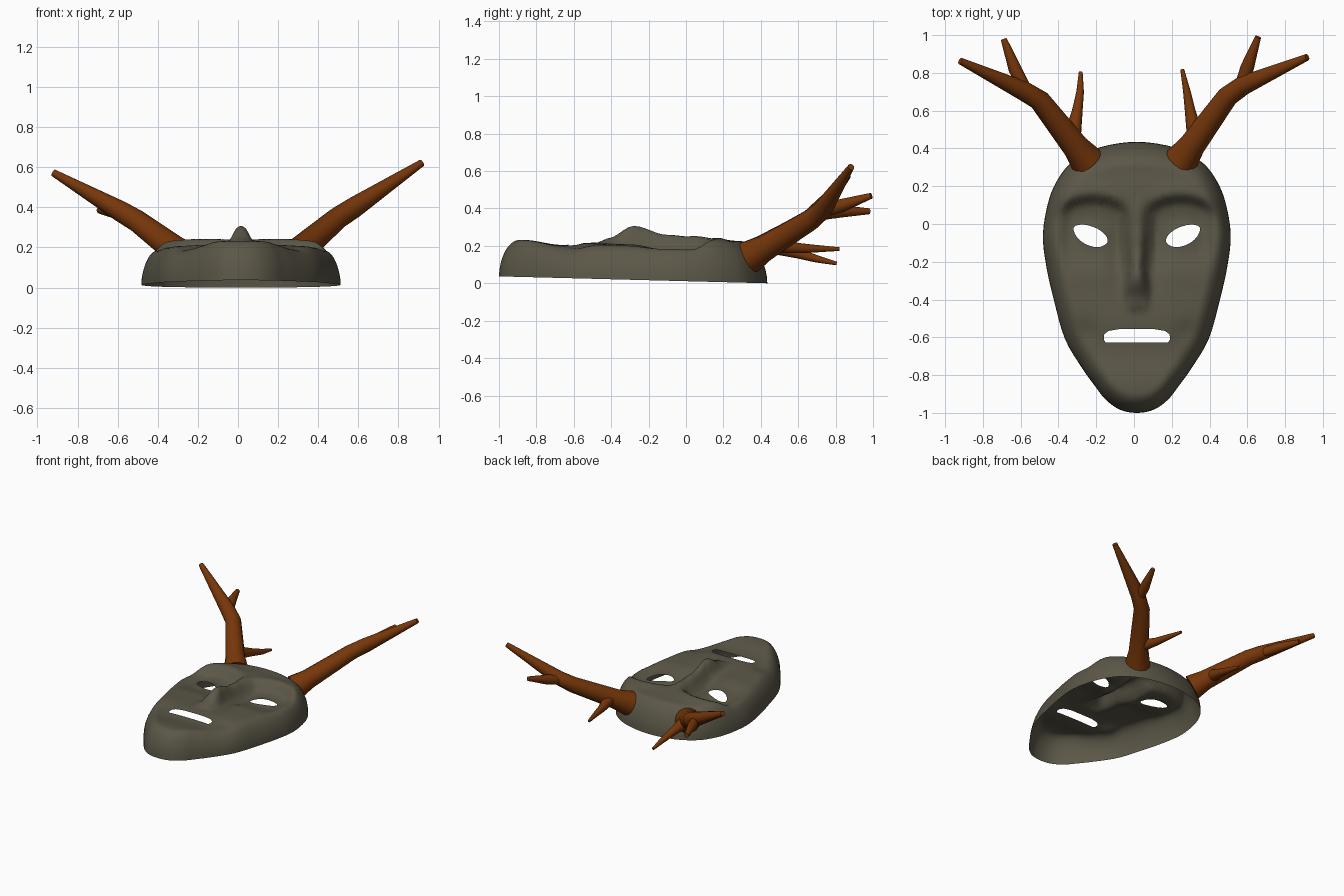
import bpy, bmesh, math
from mathutils import Vector

if "Cube" in bpy.data.objects:
    bpy.data.objects.remove(bpy.data.objects["Cube"])

CX = 0.015          # mask centre line
CY = -0.25          # hub of the face grid


def material(name, rgb):
    m = bpy.data.materials.new(name)
    m.diffuse_color = (*rgb, 1)
    m.use_nodes = True
    m.node_tree.nodes["Principled BSDF"].inputs["Base Color"].default_value = m.diffuse_color
    return m


STONE = material("grey olive", (0.105, 0.095, 0.064))
WOOD = material("brown", (0.185, 0.038, 0.003))


def finish(bm, name, mat, angle):
    me = bpy.data.meshes.new(name)
    bm.to_mesh(me)
    bm.free()
    ob = bpy.data.objects.new(name, me)
    bpy.context.collection.objects.link(ob)
    me.materials.append(mat)
    bpy.ops.object.select_all(action='DESELECT')
    ob.select_set(True)
    bpy.context.view_layer.objects.active = ob
    bpy.ops.object.shade_smooth_by_angle(angle=math.radians(angle))
    return ob


def catmull(p0, p1, p2, p3, t):
    return 0.5 * (2 * p1 + (p2 - p0) * t + (2 * p0 - 5 * p1 + 4 * p2 - p3) * t * t
                  + (3 * p1 - p0 - 3 * p2 + p3) * t ** 3)


def smooth_loop(ctrl, k):
    n = len(ctrl)
    return [catmull(ctrl[i - 1], ctrl[i], ctrl[(i + 1) % n], ctrl[(i + 2) % n], j / k)
            for i in range(n) for j in range(k)]


def bell(v, centre, width):
    return math.exp(-((v - centre) / width) ** 2)


def step(a, b, v):
    t = min(1, max(0, (v - a) / (b - a)))
    return t * t * (3 - 2 * t)


def lerp_table(table, v):
    for (a, fa), (b, fb) in zip(table, table[1:]):
        if v <= b:
            return fa + (fb - fa) * step(a, b, v)
    return table[-1][1]


# ---- mask relief -------------------------------------------------------
CENTRE_LINE = [(-1, .222), (-.87, .232), (-.66, .205), (-.5, .217), (-.3, .212), (0, .215),
               (.15, .238), (.3, .225), (.44, .205)]
NOSE = [(-.475, 0), (-.42, .025), (-.28, .095), (-.1, .045), (.02, .035), (.16, 0)]


def relief(x, y):
    ax = abs(x)
    z = lerp_table(CENTRE_LINE, y) - 0.09 * ax ** 2
    # chin and mouth fall away to the sides
    z -= 0.25 * max(0, ax - .1) ** 2 * step(-.4, -.7, y)
    # nose ridge, wider at the nostrils
    w = .042 + .02 * bell(y, -.38, .1)
    z += lerp_table(NOSE, y) * math.exp(-(ax / w) ** 4 * .6 - (ax / w) ** 2 * .4)
    # eye sockets under arched brows
    brow = .15 - 1.8 * (ax - .23) ** 2
    lid = step(brow + .015, brow - .055, y) * step(-.3, -.04, y)
    z -= .05 * lid * step(.035, .11, ax) * step(.46, .33, ax)
    z += .01 * bell(y, brow + .03, .04) * bell(ax, .24, .16)
    # eyelid bulge and hollow beside the nose
    z += .026 * bell(ax, .245, .09) * bell(y, -.06, .07)
    z -= .02 * bell(ax, .1, .05) * bell(y, -.2, .16)
    # crease beyond the mouth corners
    z -= .015 * bell(ax, .27, .06) * bell(y, -.57, .06)
    return z


def cut_hole(bm, pts):
    """Cut a convex outline straight through the face."""
    mid = sum(pts, Vector((0, 0))) / len(pts)
    inner = [f for f in bm.faces if (f.calc_center_median().xy - mid).length < .3]
    for a, b in zip(pts, pts[1:] + pts[:1]):
        n = Vector((b.y - a.y, a.x - b.x, 0)).normalized()
        o = Vector((a.x, a.y, 0))
        if n.dot(Vector((mid.x, mid.y, 0)) - o) > 0:
            n = -n
        geom = set(inner)
        for f in inner:
            geom.update(f.edges)
            geom.update(f.verts)
        res = bmesh.ops.bisect_plane(bm, geom=list(geom), dist=1e-6, plane_co=o, plane_no=n)
        faces = set(inner) | {g for g in res['geom'] if isinstance(g, bmesh.types.BMFace)}
        inner = [f for f in faces if f.is_valid and n.dot(f.calc_center_median() - o) < 0]
    bmesh.ops.delete(bm, geom=inner, context='FACES')


def build_mask():
    right = [(0, -1), (.09, -.983), (.165, -.93), (.22, -.86), (.285, -.77), (.38, -.61), (.44, -.4),
             (.48, -.22), (.497, -.05), (.465, .13), (.41, .25), (.335, .335), (.2, .405), (0, .435)]
    ctrl = [Vector(p) for p in right] + [Vector((-x, y)) for x, y in right[-2:0:-1]]
    rim = smooth_loop(ctrl, 4)
    m = len(rim)
    hub = Vector((0, CY))
    bm = bmesh.new()
    rings = []
    count = 38
    for j in range(count):
        s = 1 - (j / count) ** 1.5       # rings crowd towards the rim
        ring = []
        for i, p in enumerate(rim):
            t = (rim[(i + 1) % m] - rim[i - 1]).normalized()
            d = (1 - s) * (p - hub).dot(Vector((t.y, -t.x)))
            q = hub + (p - hub) * s
            reach = .105 + .03 * step(.25, .43, p.y)
            f = (1 - max(0, 1 - d / reach) ** 2.1) ** .55
            base = .037 * (.435 - p.y) / 1.435
            ring.append(bm.verts.new((q.x + CX, q.y, base + (relief(q.x, q.y) - base) * f)))
        rings.append(ring)
    top = bm.verts.new((CX, CY, relief(0, CY)))
    for a, b in zip(rings, rings[1:]):
        for i in range(m):
            k = (i + 1) % m
            bm.faces.new((a[i], a[k], b[k], b[i]))
    for i in range(m):
        bm.faces.new((rings[-1][i], rings[-1][(i + 1) % m], top))
    # eye and mouth openings
    eye = [(-.334, -.018), (-.285, -.003), (-.215, -.022), (-.165, -.06), (-.157, -.1),
           (-.205, -.123), (-.27, -.107), (-.318, -.068)]
    for side in (1, -1):
        cut_hole(bm, smooth_loop([Vector((CX + side * x, y)) for x, y in eye], 3))
    mouth = [(-.165, -.627), (-.175, -.612), (-.174, -.585), (-.15, -.566), (-.09, -.556)]
    cut_hole(bm, [Vector((CX + x, y)) for x, y in mouth]
             + [Vector((CX - x, y)) for x, y in reversed(mouth)])
    finish(bm, "mask", STONE, 50)


# ---- antlers -----------------------------------------------------------
def tube(bm, path, sides=14):
    """Tapered round limb through (x, y, z, radius) points with flat ends."""
    pts = [Vector(p[:3]) for p in path]
    rings = []
    for i, p in enumerate(pts):
        t = (pts[min(i + 1, len(pts) - 1)] - pts[max(i - 1, 0)]).normalized()
        u = t.cross(Vector((0, 0, 1))).normalized()
        v = u.cross(t)
        rings.append([bm.verts.new(p + path[i][3] * (u * math.cos(a) + v * math.sin(a)))
                      for a in (2 * math.pi * k / sides for k in range(sides))])
    for a, b in zip(rings, rings[1:]):
        for i in range(sides):
            k = (i + 1) % sides
            bm.faces.new((a[i], a[k], b[k], b[i]))
    bm.faces.new(rings[0][::-1])
    bm.faces.new(rings[-1])


def antler(name, stem, outer, inner):
    bm = bmesh.new()
    for limb in (stem, outer, inner):
        tube(bm, limb)
    bmesh.ops.recalc_face_normals(bm, faces=bm.faces)
    finish(bm, name, WOOD, 40)


build_mask()
antler("right_antler",
       [(.25, .335, .137, .09), (.31, .42, .187, .07), (.495, .675, .345, .056), (.58, .735, .40, .052), (.917, .883, .622, .018)],
       [(.55, .69, .37, .03), (.60, .83, .415, .036), (.657, .99, .468, .016)],
       [(.325, .46, .205, .045), (.297, .60, .188, .028), (.28, .70, .185, .02), (.255, .82, .183, .01)])
antler("left_antler",
       [(-.25, .335, .137, .09), (-.31, .41, .187, .07), (-.50, .655, .33, .056), (-.585, .705, .38, .052), (-.92, .863, .572, .018)],
       [(-.55, .67, .36, .03), (-.63, .82, .385, .035), (-.69, .98, .385, .016)],
       [(-.325, .47, .20, .045), (-.30, .60, .16, .028), (-.285, .70, .13, .02), (-.282, .805, .106, .01)])
